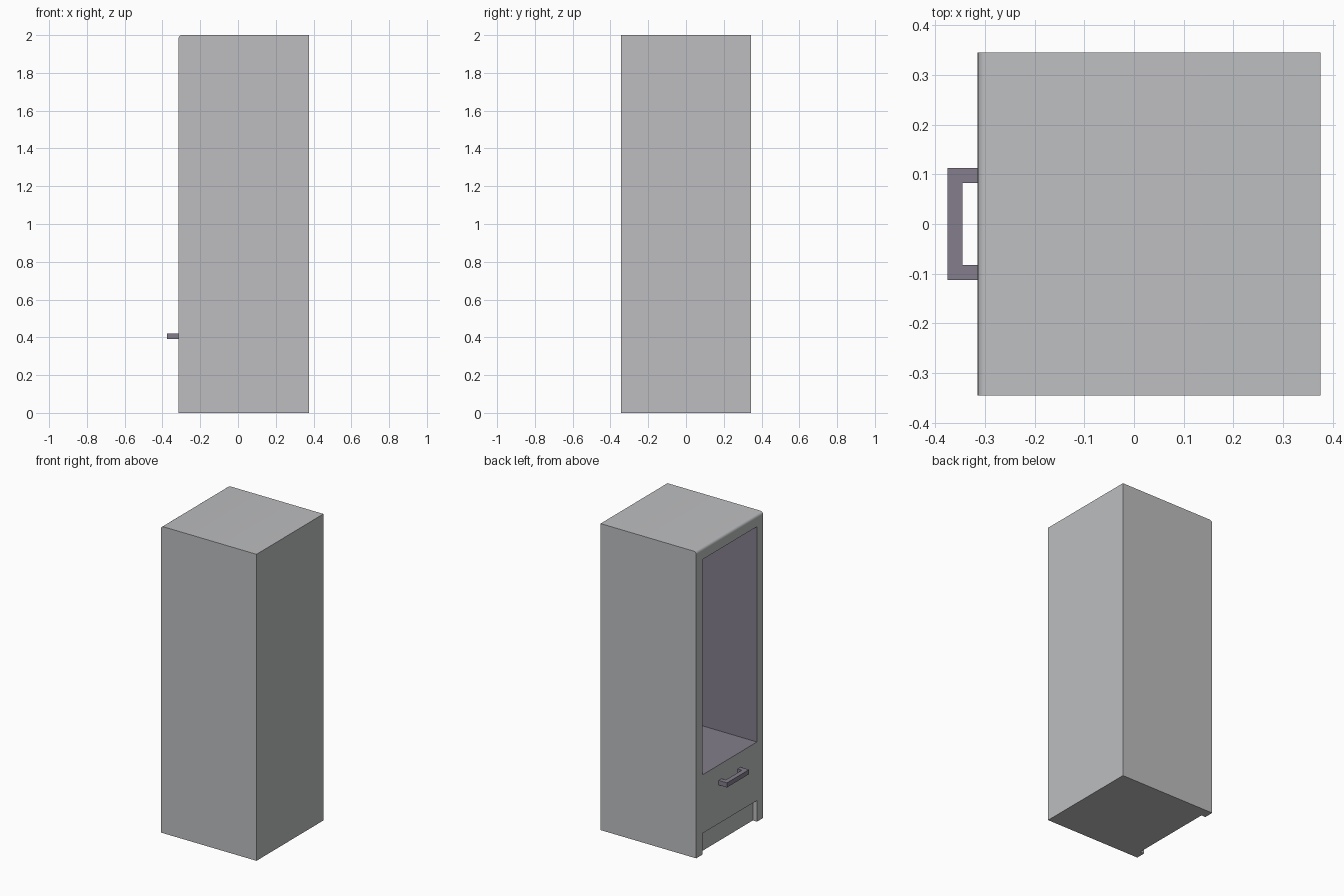
import bpy
import bmesh
from math import radians

if "Cube" in bpy.data.objects:
    bpy.data.objects.remove(bpy.data.objects["Cube"], do_unlink=True)


def material(name, rgb):
    m = bpy.data.materials.new(name)
    m.use_nodes = True
    m.diffuse_color = (*rgb, 1)
    m.node_tree.nodes["Principled BSDF"].inputs["Base Color"].default_value = (*rgb, 1)
    return m


grey = material("cabinet grey", (0.51, 0.515, 0.525))
purple = material("dark mauve grey", (0.23, 0.207, 0.26))


def box(name, x, y, z, *mats):
    """Box spanning the given (low, high) ranges."""
    bm = bmesh.new()
    bmesh.ops.create_cube(bm, size=1)
    for v in bm.verts:
        v.co = [r[0] if c < 0 else r[1] for c, r in zip(v.co, (x, y, z))]
    mesh = bpy.data.meshes.new(name)
    bm.to_mesh(mesh)
    bm.free()
    ob = bpy.data.objects.new(name, mesh)
    bpy.context.collection.objects.link(ob)
    for m in mats:
        mesh.materials.append(m)
    return ob


def combine(ob, other, operation):
    mod = ob.modifiers.new("join", "BOOLEAN")
    mod.object, mod.operation, mod.solver = other, operation, "EXACT"
    bpy.context.view_layer.objects.active = ob
    bpy.ops.object.modifier_apply(modifier=mod.name)
    bpy.data.objects.remove(other, do_unlink=True)


OPEN_X, BACK_X = -0.315, 0.375
INNER_Y = 0.282
INNER_BACK = 0.345
FLOOR, CEILING = 0.52, 1.925

# Cabinet body with a rounded top edge on the open side
body = box("cabinet_body", (OPEN_X, BACK_X), (-0.345, 0.345), (0, 2), grey, purple)
bm = bmesh.new()
bm.from_mesh(body.data)
edge = [e for e in bm.edges if all(v.co.x < 0 and v.co.z > 1 for v in e.verts)]
bmesh.ops.bevel(bm, geom=edge, offset=0.018, segments=4, profile=0.5, affect="EDGES")
bm.to_mesh(body.data)
bm.free()

# Hollow out the tall compartment and the toe recess
for name, depth, z in (("compartment_cutter", INNER_BACK, (FLOOR, CEILING)),
                       ("toe_cutter", OPEN_X + 0.03, (-0.1, 0.138))):
    cutter = box(name, (-0.5, depth), (-INNER_Y, INNER_Y), z, grey)
    cutter.hide_render = True
    combine(body, cutter, "DIFFERENCE")

# Dark lining on the compartment walls
for f in body.data.polygons:
    c = f.center
    inside = (OPEN_X + 0.01 < c.x < INNER_BACK + 0.01 and abs(c.y) < INNER_Y + 0.01
              and FLOOR - 0.01 < c.z < CEILING + 0.01)
    f.material_index = 1 if inside else 0

# Drawer handle: a grip bar on two posts
Z = (0.39, 0.42)
handle = box("drawer_handle", (-0.375, -0.345), (-0.113, 0.113), Z, purple)
for s in (-1, 1):
    post = box("handle_post", (-0.36, OPEN_X), sorted((s * 0.083, s * 0.113)), Z, purple)
    combine(handle, post, "UNION")

# Smooth the rounded edge, keep the corners sharp
bpy.ops.object.select_all(action="DESELECT")
body.select_set(True)
bpy.context.view_layer.objects.active = body
bpy.ops.object.shade_smooth_by_angle(angle=radians(30))
